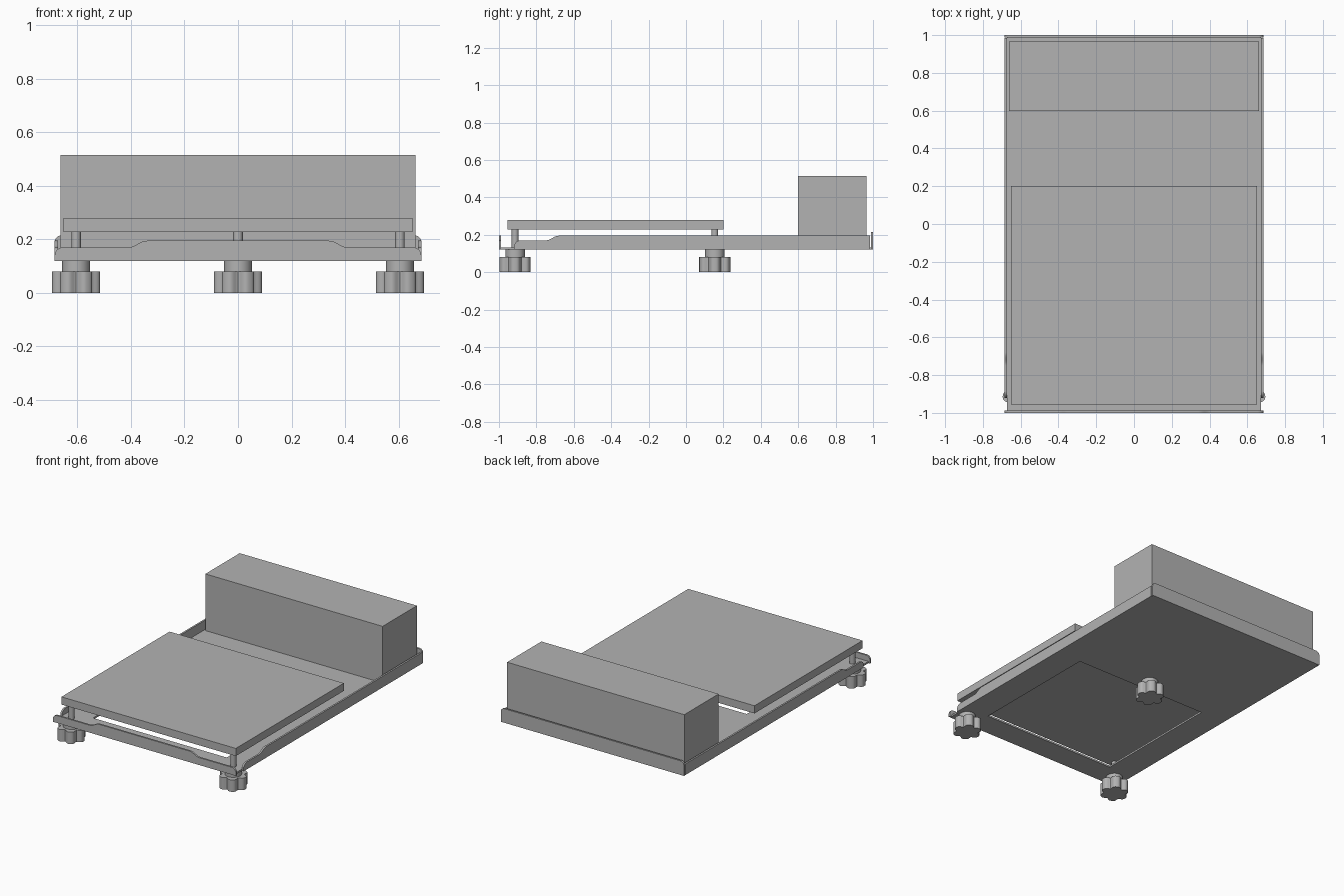
import bpy, bmesh
from math import sin, cos, pi, tau, radians
from mathutils import Vector

cube = bpy.data.objects.get("Cube")
if cube:
    bpy.data.objects.remove(cube)

grey = bpy.data.materials.new("plain grey")
grey.use_nodes = True
COLOUR = (0.45, 0.45, 0.45, 1)
grey.diffuse_color = COLOUR
grey.node_tree.nodes["Principled BSDF"].inputs["Base Color"].default_value = COLOUR


def finish(bm, name, smooth=False):
    bmesh.ops.recalc_face_normals(bm, faces=bm.faces)
    mesh = bpy.data.meshes.new(name)
    bm.to_mesh(mesh)
    bm.free()
    mesh.materials.append(grey)
    ob = bpy.data.objects.new(name, mesh)
    bpy.context.collection.objects.link(ob)
    if smooth:
        bpy.ops.object.select_all(action="DESELECT")
        ob.select_set(True)
        bpy.context.view_layer.objects.active = ob
        bpy.ops.object.shade_smooth_by_angle(angle=radians(30))
    return ob


def prism(name, outline, start, depth, axis="z", centre=(0, 0), smooth=False):
    """Extrude a 2D outline along an axis."""
    bm = bmesh.new()
    place = {"x": lambda a, b: (start, a, b),
             "y": lambda a, b: (a, start, b),
             "z": lambda a, b: (a, b, start)}[axis]
    face = bm.faces.new([bm.verts.new(place(a + centre[0], b + centre[1])) for a, b in outline])
    out = bmesh.ops.extrude_face_region(bm, geom=[face])
    move = Vector([depth * (axis == k) for k in "xyz"])
    bmesh.ops.translate(bm, vec=move, verts=[v for v in out["geom"] if isinstance(v, bmesh.types.BMVert)])
    return finish(bm, name, smooth)


def block(name, x, y, z):
    """Box from three (low, high) ranges."""
    return prism(name, [(x[0], y[0]), (x[1], y[0]), (x[1], y[1]), (x[0], y[1])], z[0], z[1] - z[0])


def ring(radius, count=32):
    return [(radius * cos(tau * i / count), radius * sin(tau * i / count)) for i in range(count)]


def ease(a, b, steps=8):
    """S-shaped rise from point a to point b."""
    return [(a[0] + (b[0] - a[0]) * i / steps,
             a[1] + (b[1] - a[1]) * (1 - cos(pi * i / steps)) / 2) for i in range(steps + 1)]


def corner(end, top, r, steps=6):
    """Rounded upper corner, from the vertical edge to the top edge."""
    return [(end - r + r * cos(pi / 2 * i / steps), top - r + r * sin(pi / 2 * i / steps))
            for i in range(steps + 1)]


def mirrored(half):
    return half + [(-a, b) for a, b in reversed(half)]


W, T, BASE = 0.685, 0.012, 0.12
FLOOR = BASE + T

# Floor of the tray, with a rectangular opening under the platform
bm = bmesh.new()
xs = (-W + T, -0.5, 0.5, W - T)
ys = (-1 + T, -0.835, 0.065, 1 - T)
grid = [[bm.verts.new((x, y, BASE)) for y in ys] for x in xs]
for i in range(3):
    for j in range(3):
        if (i, j) != (1, 1):
            bm.faces.new((grid[i][j], grid[i + 1][j], grid[i + 1][j + 1], grid[i][j + 1]))
out = bmesh.ops.extrude_face_region(bm, geom=bm.faces[:])
bmesh.ops.translate(bm, vec=(0, 0, T), verts=[v for v in out["geom"] if isinstance(v, bmesh.types.BMVert)])
finish(bm, "tray_floor")

# Folded edges of the tray
front = [(W, BASE)] + corner(W, 0.17, 0.03) + ease((0.41, 0.17), (0.34, 0.195))
prism("front_flange", mirrored(front), -1, T, "y", smooth=True)
back = [(W, BASE)] + corner(W, 0.215, 0.025)
prism("back_flange", mirrored(back), 1 - T, T, "y", smooth=True)
side = [(0.985, BASE), (0.985, 0.195)] + ease((-0.68, 0.195), (-0.75, 0.17))
side += [(-a, b) for a, b in corner(0.92, 0.17, 0.035)][::-1] + [(-0.92, BASE)]
for label, x in (("left", W - T), ("right", -W)):
    prism(label + "_flange", side, x, T, "x", smooth=True)

# Platform and rear housing
block("platform", (-0.652, 0.652), (-0.955, 0.2), (0.228, 0.28))
block("rear_housing", (-0.663, 0.663), (0.598, 0.965), (FLOOR, 0.515))

# Three levelling feet with lobed knobs
lobes = [(r * cos(a), r * sin(a)) for a, r in
         ((tau * i / 96, 0.09 - 0.022 * sin(3 * tau * i / 96) ** 4) for i in range(96))]
for label, spot in (("front_left", (0.605, -0.914)), ("front_right", (-0.605, -0.914)),
                    ("rear", (0, 0.154))):
    prism(label + "_knob", lobes, 0, 0.08, centre=spot, smooth=True)
    prism(label + "_collar", ring(0.052), 0.08, BASE - 0.08, centre=spot, smooth=True)
    prism(label + "_screw", ring(0.018, 20), BASE, 0.228 - BASE, centre=spot, smooth=True)
